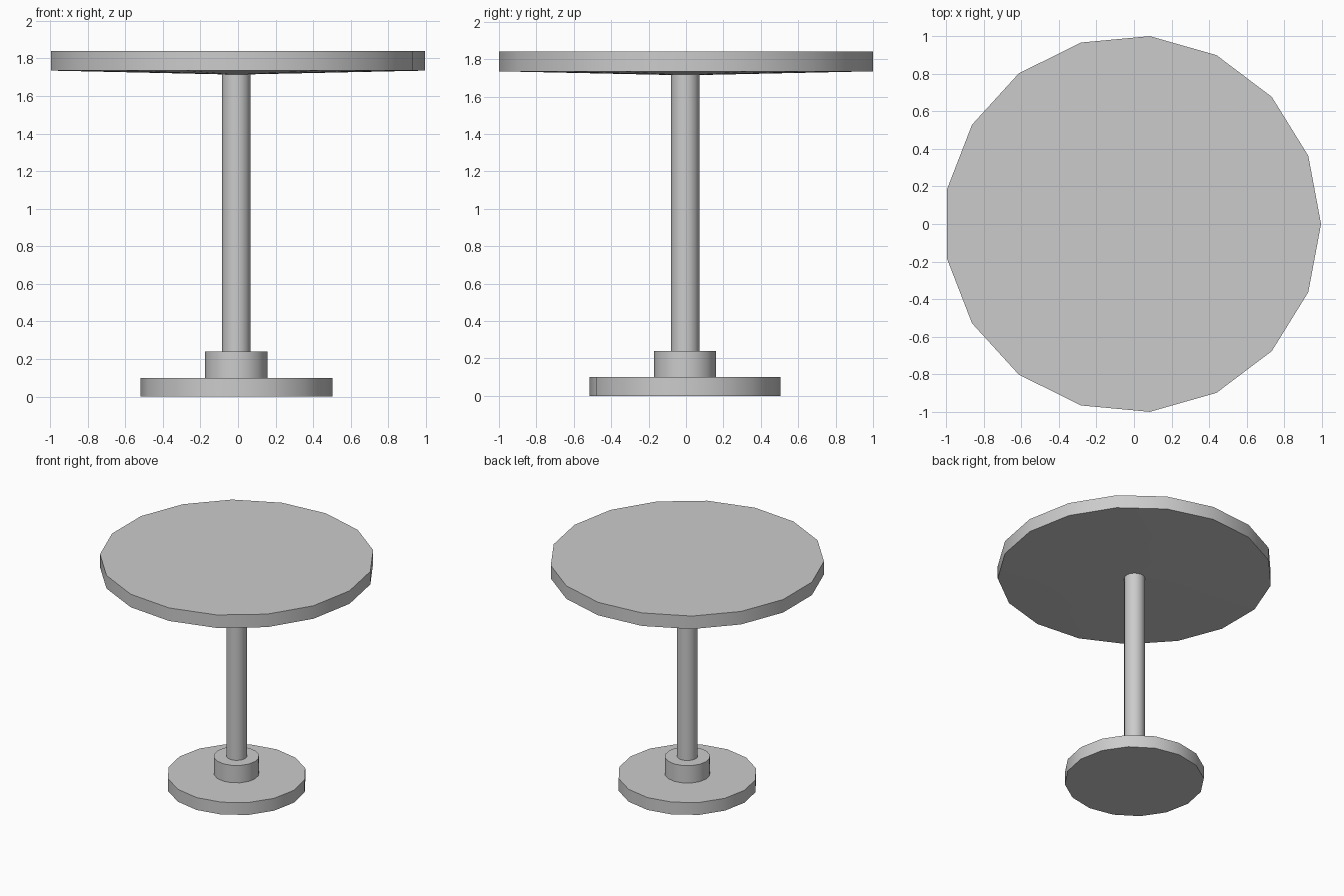
import bpy, bmesh
from math import cos, sin, tau, radians

if "Cube" in bpy.data.objects:
    bpy.data.objects.remove(bpy.data.objects["Cube"])


def lathe(name, profile, sides, x=0.0, y=0.0):
    """Revolve (radius, z) pairs around a vertical axis and cap both ends."""
    bm = bmesh.new()
    rings = [[bm.verts.new((x + r * cos(tau * i / sides), y + r * sin(tau * i / sides), z))
              for i in range(sides)] for r, z in profile]
    for low, high in zip(rings, rings[1:]):
        for i in range(sides):
            j = (i + 1) % sides
            bm.faces.new((low[i], low[j], high[j], high[i]))
    bm.faces.new(rings[0][::-1])
    bm.faces.new(rings[-1])
    mesh = bpy.data.meshes.new(name)
    bm.to_mesh(mesh)
    bm.free()
    obj = bpy.data.objects.new(name, mesh)
    bpy.context.collection.objects.link(obj)
    bpy.ops.object.select_all(action='DESELECT')
    obj.select_set(True)
    bpy.context.view_layer.objects.active = obj
    bpy.ops.object.shade_smooth_by_angle(angle=radians(30))
    return obj


# Foot disc and the collar that holds the column
lathe("base", [(0.51, 0.0), (0.51, 0.10)], 16, -0.008, -0.006)
lathe("collar", [(0.166, 0.10), (0.166, 0.24)], 16, -0.01, -0.005)

# Central column
lathe("column", [(0.076, 0.24), (0.076, 1.72)], 16, -0.009, -0.004)

# Round top with a shallow sloping underside
lathe("table_top", [(0.076, 1.715), (1.004, 1.735), (1.004, 1.84)], 17, -0.0085)
